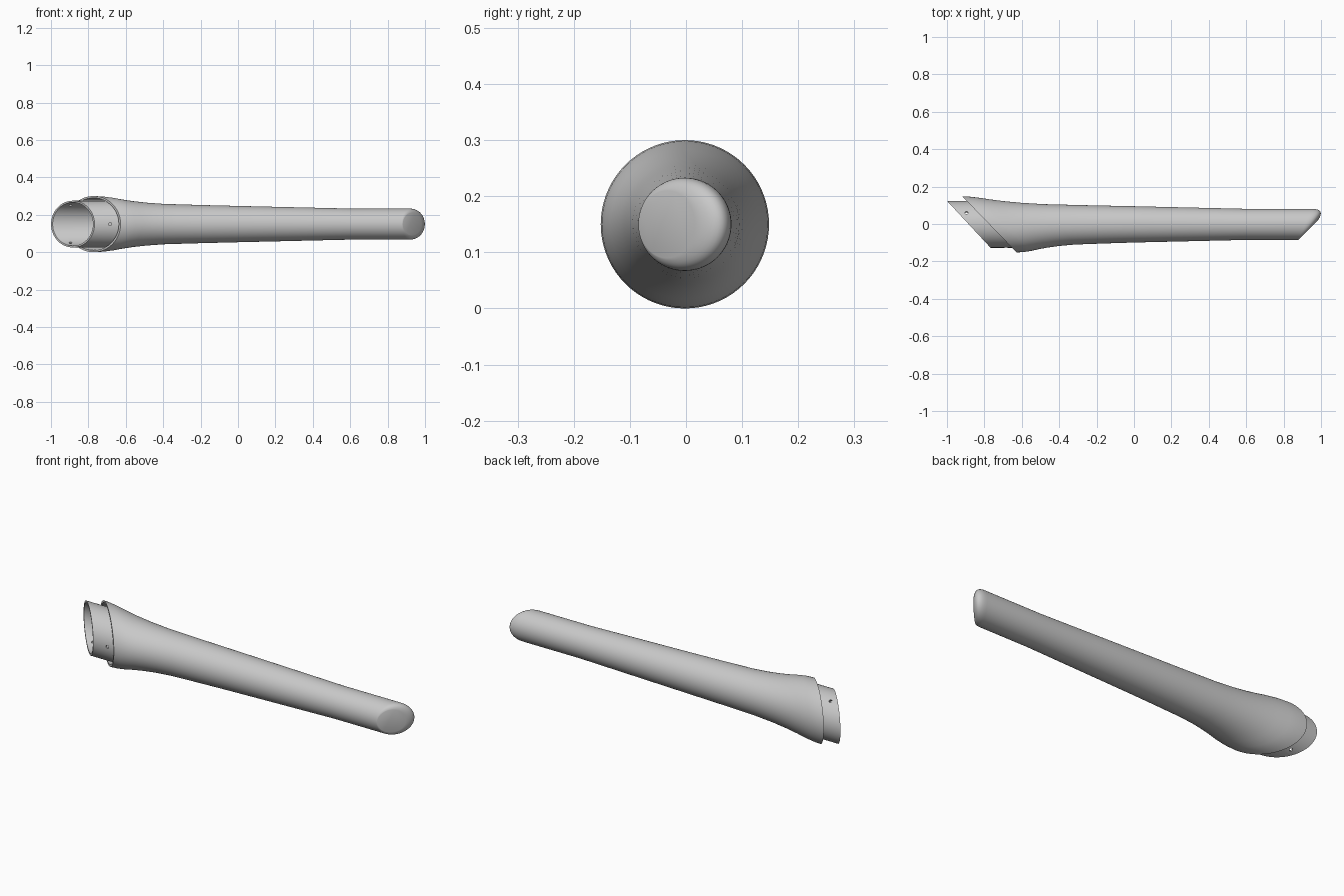
import bpy, bmesh, math
from mathutils import Vector

cube = bpy.data.objects.get("Cube")
if cube:
    bpy.data.objects.remove(cube, do_unlink=True)

SEG = 72
AXIS_Z = 0.15
AXIS_Y = -0.002

grey = bpy.data.materials.new("plain_grey")
grey.use_nodes = True
grey.diffuse_color = (0.58, 0.58, 0.58, 1)
grey.node_tree.nodes["Principled BSDF"].inputs["Base Color"].default_value = (0.58, 0.58, 0.58, 1)


def ring(x, r, slope, y_mid=AXIS_Y, r_z=None):
    """Circle across the long axis, slanted in x by slope * y."""
    pts = []
    for i in range(SEG):
        a = math.tau * i / SEG
        y = y_mid + r * math.cos(a)
        pts.append(Vector((x + slope * y, y, AXIS_Z + (r_z or r) * math.sin(a))))
    return pts


def loft(name, rings, closed=False):
    """Skin consecutive rings; cap both ends, or join last to first."""
    bm = bmesh.new()
    loops = [[bm.verts.new(p) for p in pts] for pts in rings]
    pairs = list(zip(loops, loops[1:]))
    if closed:
        pairs.append((loops[-1], loops[0]))
    else:
        bm.faces.new(loops[0])
        bm.faces.new(loops[-1])
    for a, b in pairs:
        for i in range(SEG):
            j = (i + 1) % SEG
            bm.faces.new((a[i], a[j], b[j], b[i]))
    bmesh.ops.recalc_face_normals(bm, faces=bm.faces)
    mesh = bpy.data.meshes.new(name)
    bm.to_mesh(mesh)
    bm.free()
    mesh.materials.append(grey)
    obj = bpy.data.objects.new(name, mesh)
    bpy.context.collection.objects.link(obj)
    return obj


def smooth(obj):
    bpy.ops.object.select_all(action='DESELECT')
    obj.select_set(True)
    bpy.context.view_layer.objects.active = obj
    bpy.ops.object.shade_smooth_by_angle(angle=math.radians(35))


# Flared tube: position, radius and slant along the axis
profile = [(-0.775, 0.150, -0.97), (-0.735, 0.148, -0.97), (-0.69, 0.142, -0.97),
           (-0.64, 0.133, -0.96), (-0.58, 0.124, -0.94), (-0.5, 0.115, -0.88),
           (-0.4, 0.108, -0.75), (-0.2, 0.102, -0.4), (0, 0.097, 0),
           (0.3, 0.090, 0), (0.6, 0.083, 0)]
outer = [ring(*p) for p in profile]
inner = [ring(x, r - 0.01, k) for x, r, k in reversed(profile)]

# Rounded tip blending into a slanted flat cap
start = ring(0.915, 0.083, 0.45)
bulge = ring(0.955, 0.083, 0.9)
flat = ring(0.965, 0.05, 1.0, y_mid=-0.034, r_z=0.06)
tip = []
STEPS = 10
for s in range(STEPS + 1):
    t = s / STEPS
    tip.append([a * (1 - t) ** 2 + b * 2 * t * (1 - t) + c * t * t
                for a, b, c in zip(start, bulge, flat)])
smooth(loft("tapered_tube", inner + outer + tip))

# Thin slanted collar fitted inside the flare
collar = loft("collar", [ring(-0.885, 0.125, -0.93), ring(-0.66, 0.125, -0.97),
                         ring(-0.66, 0.116, -0.97), ring(-0.885, 0.116, -0.93)], closed=True)

# Three screw holes through the collar wall
bm = bmesh.new()
for k in range(3):
    a = math.radians(60 + 120 * k)
    d = Vector((0, math.cos(a), math.sin(a)))
    spot = Vector((-0.825 - 1.13 * 0.125 * d.y, AXIS_Y, AXIS_Z)) + d * 0.12
    turn = d.to_track_quat('Z', 'Y').to_matrix().to_4x4()
    turn.translation = spot
    bmesh.ops.create_cone(bm, cap_ends=True, segments=16, radius1=0.008,
                          radius2=0.008, depth=0.05, matrix=turn)
mesh = bpy.data.meshes.new("hole_cutter")
bm.to_mesh(mesh)
bm.free()
mesh.materials.append(grey)
cutter = bpy.data.objects.new("hole_cutter", mesh)
bpy.context.collection.objects.link(cutter)
cutter.hide_render = True
cut = collar.modifiers.new("holes", 'BOOLEAN')
cut.operation = 'DIFFERENCE'
cut.solver = 'EXACT'
cut.object = cutter
bpy.context.view_layer.objects.active = collar
bpy.ops.object.modifier_apply(modifier=cut.name)
bpy.data.objects.remove(cutter, do_unlink=True)
smooth(collar)
